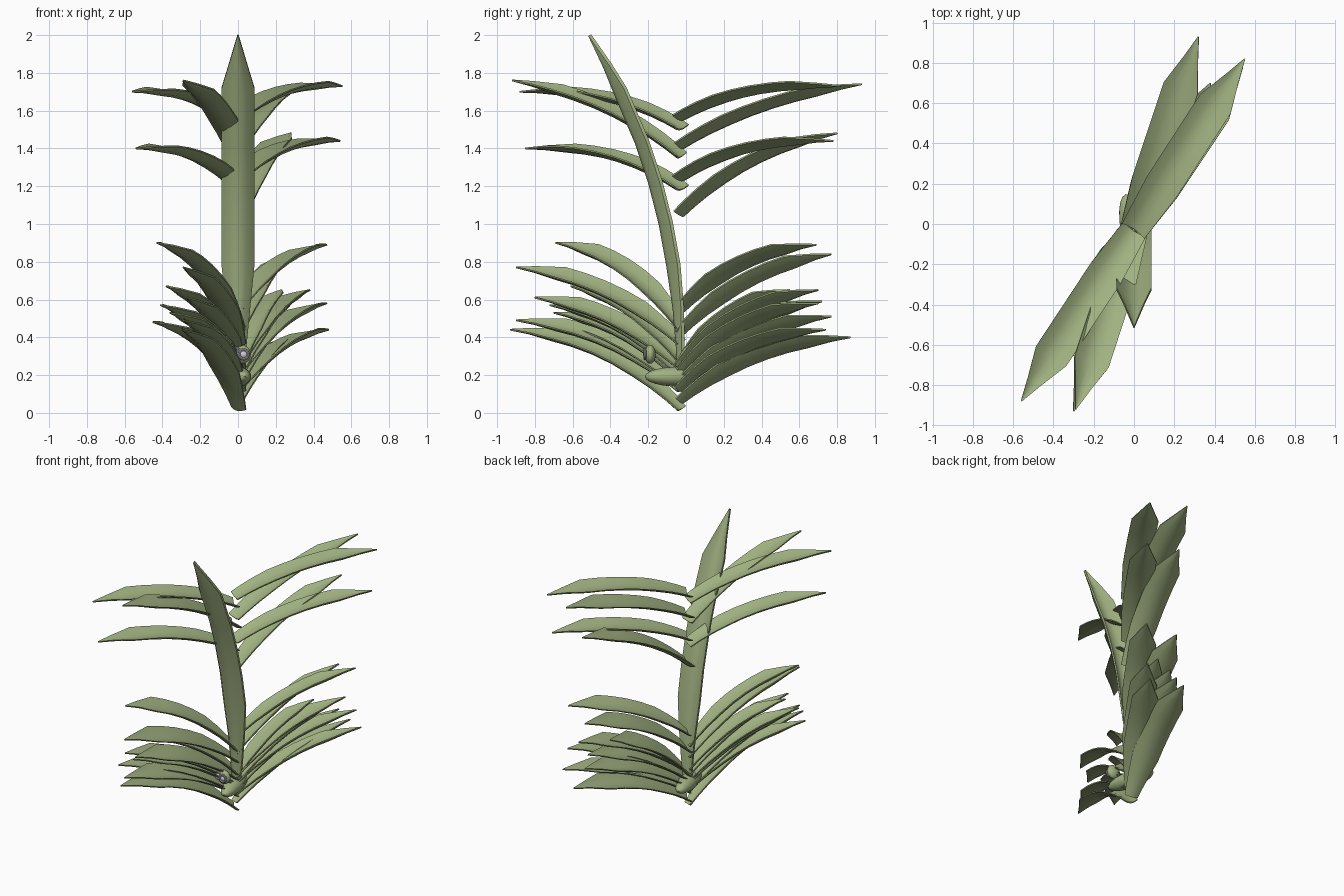
import bpy, bmesh, math
from mathutils import Vector, Matrix

if "Cube" in bpy.data.objects:
    bpy.data.objects.remove(bpy.data.objects["Cube"])


def material(name, rgb):
    m = bpy.data.materials.new(name)
    m.diffuse_color = (*rgb, 1)
    m.use_nodes = True
    m.node_tree.nodes["Principled BSDF"].inputs["Base Color"].default_value = m.diffuse_color
    return m


GREEN = material("leaf green", (0.355, 0.44, 0.22))
GRAY = material("mid gray", (0.40, 0.40, 0.43))
PALE = material("pale gray", (0.62, 0.62, 0.64))


def finish(bm, name, mat, angle=40):
    me = bpy.data.meshes.new(name)
    bmesh.ops.recalc_face_normals(bm, faces=bm.faces[:])
    bm.to_mesh(me)
    bm.free()
    ob = bpy.data.objects.new(name, me)
    bpy.context.collection.objects.link(ob)
    me.materials.append(mat)
    bpy.ops.object.select_all(action='DESELECT')
    ob.select_set(True)
    bpy.context.view_layer.objects.active = ob
    bpy.ops.object.shade_smooth_by_angle(angle=math.radians(angle))
    return ob


def blade(name, base, ctrl, tip, width=0.18, root=0.75, taper=0.77,
          roll=0.0, cup=0.035, thick=0.008):
    """Channelled leaf swept along a quadratic curve, closed on both sides."""
    base, ctrl, tip = Vector(base), Vector(ctrl), Vector(tip)
    flat = (tip - base).to_2d().normalized()
    side0 = Vector((flat.y, -flat.x, 0))
    ts = [0, .08, .18, .3, .42, .54, .66, taper, .9, 1]
    cols = [-1, -.5, 0, .5, 1]
    bm = bmesh.new()
    rings = []
    for t in ts:
        p = base * (1 - t) ** 2 + ctrl * 2 * t * (1 - t) + tip * t * t
        tan = ((ctrl - base) * (1 - t) + (tip - ctrl) * t).normalized()
        side = Matrix.Rotation(roll, 3, tan) @ side0
        up = side.cross(tan)
        k = min(1, root + (1 - root) * t / .3)
        if t > taper:
            k = max(.03, (1 - t) / (1 - taper))
        ring = []
        for h, us in ((thick / 2, cols), (-thick / 2, cols[::-1])):
            for u in us:
                off = cup * k * (u * u - .5) + h
                ring.append(bm.verts.new(p + side * (u * k * width / 2) + up * off))
        rings.append(ring)
    n = len(rings[0])
    for a, b in zip(rings, rings[1:]):
        for i in range(n):
            j = (i + 1) % n
            bm.faces.new((a[i], a[j], b[j], b[i]))
    for r in (rings[0], rings[-1]):
        for i in range(4):
            bm.faces.new((r[i], r[i + 1], r[8 - i], r[9 - i]))
    return finish(bm, name, GREEN)


def ellipsoid(name, loc, radii, turn, mat):
    bm = bmesh.new()
    bmesh.ops.create_uvsphere(bm, u_segments=20, v_segments=12, radius=1)
    bm.transform(Matrix.Translation(loc) @ Matrix.Rotation(turn, 4, 'Z')
                 @ Matrix.Diagonal((*radii, 1)))
    return finish(bm, name, mat)


# Tall central blade
blade("central_blade", (0, -.03, .2), (0, -.015, 1.2), (0, -.51, 2.0),
      width=.175, root=.35, taper=.82, cup=.06, thick=.016)

# Leaves: base height, tip x y z, arch height relative to the tip
upper = [
    (1.56, .55, .82, 1.73, .03), (1.41, .32, .93, 1.74, -.08),
    (1.24, .54, .78, 1.44, .02), (1.05, .28, .80, 1.48, -.09),
    (1.51, -.56, -.88, 1.70, .03), (1.36, -.29, -.92, 1.76, -.09),
    (1.19, -.54, -.85, 1.40, .03),
]
lower = [
    (.54, .47, .69, .89, -.04), (.42, .28, .77, .84, -.08),
    (.25, .38, .70, .65, -.06), (.24, .23, .55, .65, -.08),
    (.20, .29, .72, .59, -.07), (.20, .47, .70, .58, -.05),
    (.15, .28, .77, .51, -.05), (.12, .48, .74, .44, -.03),
    (.06, .30, .87, .40, -.04),
    (.45, -.43, -.69, .90, -.05), (.37, -.29, -.90, .77, -.06),
    (.28, -.38, -.61, .67, -.06), (.24, -.27, -.80, .61, -.06),
    (.20, -.41, -.72, .57, -.05), (.18, -.36, -.70, .53, -.05),
    (.13, -.45, -.74, .48, -.04), (.12, -.29, -.90, .49, -.04),
    (.02, -.30, -.93, .44, -.04),
]
# Group name, leaves, root width, roll of plain leaves, roll of steep leaves
for group, leaves, root, plain, turned in (("upper_leaf", upper, .75, -3, -8),
                                           ("lower_leaf", lower, .5, -10, -16)):
    for i, (z, x, y, tz, arch) in enumerate(leaves):
        roll = math.radians(turned if abs(y / x) > 2.1 else plain)
        blade(f"{group}_{i + 1}", (0, -.03, z), (x * .41, -.03 + (y + .03) * .41, tz + arch),
              (x, y, tz), roll=roll, root=root)

# Bud at the root and the small round knob
ellipsoid("root_bud", (-.002, -.035, .192), (.062, .187, .053), math.radians(12), GREEN)
ellipsoid("knob", (.018, -.19, .31), (.05, .03, .05), 0, GREEN)

# Pale discs with gray rings on the knob face
for i, (x, y, z) in enumerate([(.03, -.217, .31), (-.012, -.21, .318)]):
    ellipsoid(f"knob_center_{i + 1}", (x, y, z), (.018, .010, .018), 0, PALE)
    bpy.ops.mesh.primitive_torus_add(major_radius=.024, minor_radius=.008, major_segments=20,
                                     minor_segments=8, location=(x, y, z),
                                     rotation=(math.pi / 2, 0, 0))
    ring = bpy.context.object
    ring.name = f"knob_ring_{i + 1}"
    ring.data.materials.append(GRAY)
    bpy.ops.object.shade_smooth_by_angle()
